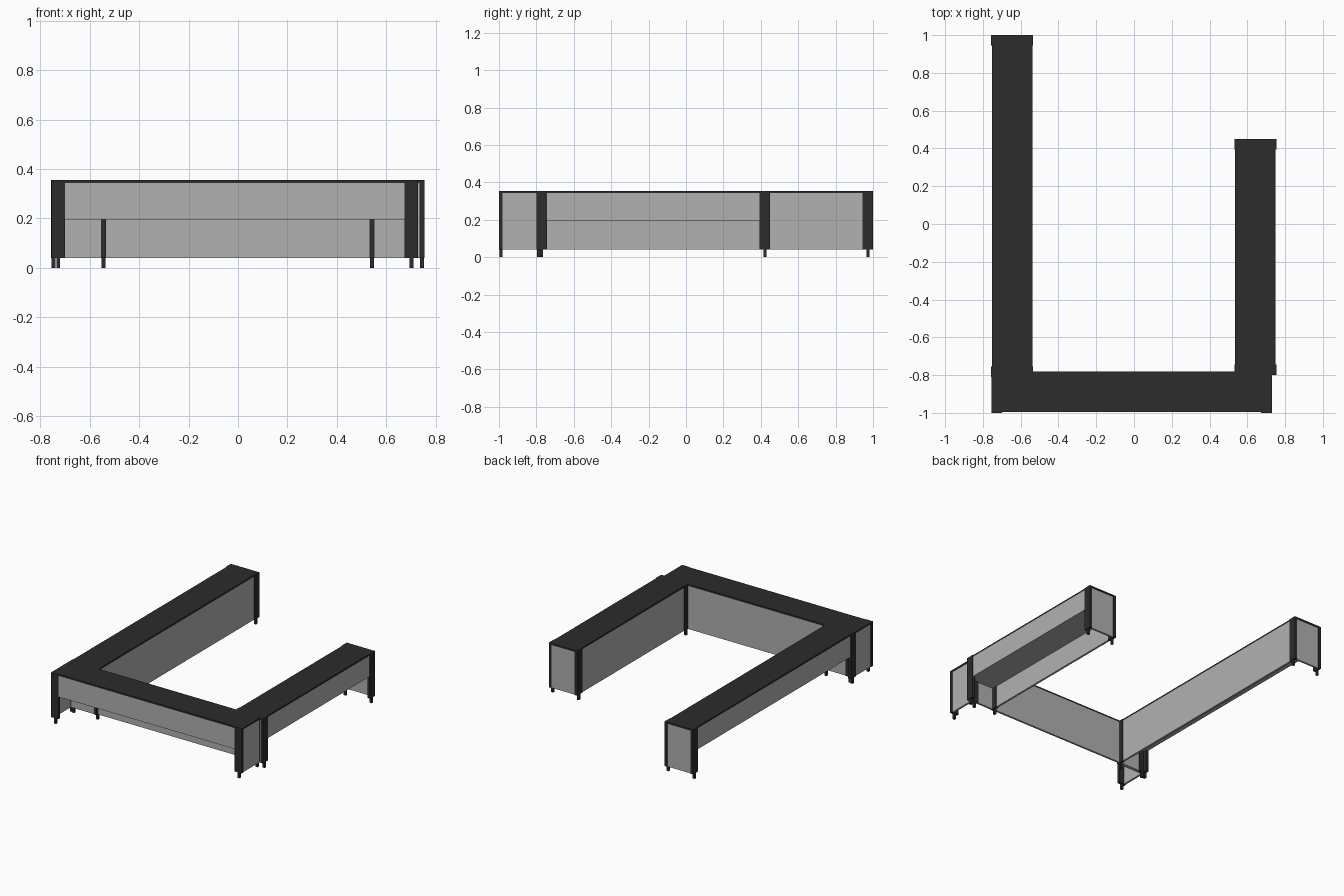
import bpy
import math
from mathutils import Matrix, Vector

cube = bpy.data.objects.get("Cube")
if cube:
    bpy.data.objects.remove(cube, do_unlink=True)


def material(name, value):
    mat = bpy.data.materials.new(name)
    mat.use_nodes = True
    colour = (value, value, value, 1)
    mat.diffuse_color = colour
    mat.node_tree.nodes["Principled BSDF"].inputs["Base Color"].default_value = colour
    return mat


black = material("charcoal", 0.025)
grey = material("panel grey", 0.44)

DEPTH = 0.222        # counter depth over the posts
HEIGHT = 0.355
BASE = 0.04          # underside of posts and panels
TOP = 0.343          # underside of the counter top
SHELF = 0.195        # underside of the enclosed upper part
POST_L, POST_D = 0.056, 0.02
LIP = 0.004          # posts stand proud of panels by this much
PANEL = 0.014


def box(name, low, high, mat, frame):
    """Box between two corners, placed in the frame of its counter."""
    low, high = Vector(low), Vector(high)
    bpy.ops.mesh.primitive_cube_add(size=1)
    obj = bpy.context.object
    obj.name = name
    size = high - low
    obj.data.transform(Matrix.Translation((low + high) / 2) @ Matrix.Diagonal((*size, 1)))
    obj.matrix_world = frame
    obj.data.materials.append(mat)


def counter(name, length, centre, angle):
    """Counter running along local x, with its open lower side towards local -y."""
    frame = Matrix.Translation((*centre, 0)) @ Matrix.Rotation(math.radians(angle), 4, "Z")
    a, b = length / 2, DEPTH / 2
    inner = b - LIP
    box(name + "_top", (-a, -inner, TOP), (a, inner, HEIGHT), black, frame)

    # Full-height inner panel, half-height outer panel and shelf
    box(name + "_inner_panel", (-a + POST_L, inner - PANEL, BASE),
        (a - POST_L, inner, TOP), grey, frame)
    box(name + "_outer_panel", (-a + POST_L, -inner, SHELF),
        (a - POST_L, -inner + PANEL, TOP), grey, frame)
    box(name + "_shelf", (-a + LIP + PANEL, -inner + PANEL, SHELF),
        (a - LIP - PANEL, inner - PANEL, SHELF + PANEL), grey, frame)

    for sx in (-1, 1):
        # End panel between two posts
        x0, x1 = sorted((sx * (a - LIP), sx * (a - LIP - PANEL)))
        box(name + "_end_panel", (x0, -b + POST_D, BASE), (x1, b - POST_D, TOP), grey, frame)
        for sy in (-1, 1):
            px, py = sx * (a - POST_L / 2), sy * (b - POST_D / 2)
            box(name + "_post", (px - POST_L / 2, py - POST_D / 2, BASE),
                (px + POST_L / 2, py + POST_D / 2, HEIGHT), black, frame)
            box(name + "_foot", (px - 0.008, py - 0.008, 0),
                (px + 0.008, py + 0.008, BASE), black, frame)


counter("front_counter", 1.485, (-0.013, -0.889), 0)
counter("right_counter", 1.81, (-0.645, 0.095), -90)
counter("left_counter", 1.25, (0.643, -0.175), 90)
